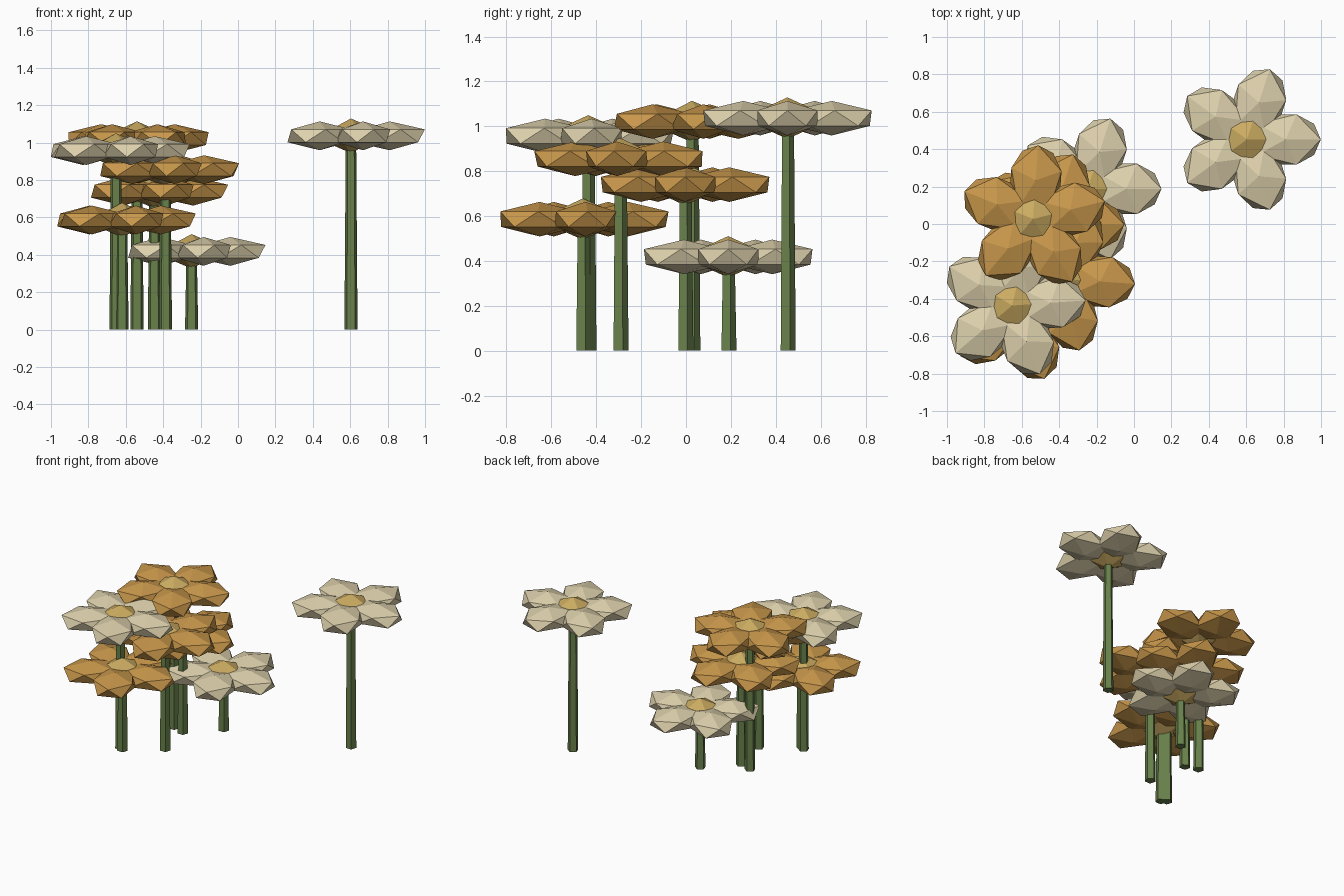
import bpy, bmesh
from math import radians, pi
from mathutils import Matrix, Vector

if "Cube" in bpy.data.objects:
    bpy.data.objects.remove(bpy.data.objects["Cube"])


def material(name, rgb):
    m = bpy.data.materials.new(name)
    m.diffuse_color = (*rgb, 1)
    m.use_nodes = True
    m.node_tree.nodes["Principled BSDF"].inputs["Base Color"].default_value = m.diffuse_color
    return m


CREAM = material("cream", (0.72, 0.63, 0.41))
AMBER = material("amber", (0.58, 0.31, 0.07))
GOLD = material("gold", (0.60, 0.41, 0.12))
GREEN = material("green", (0.14, 0.22, 0.07))


def finish(name, bm, mat):
    mesh = bpy.data.meshes.new(name)
    bm.to_mesh(mesh)
    bm.free()
    mesh.materials.append(mat)
    obj = bpy.data.objects.new(name, mesh)
    bpy.context.collection.objects.link(obj)


def blob(bm, matrix, size):
    # flattened 20-sided ball
    bmesh.ops.create_icosphere(bm, subdivisions=1, radius=1,
                               matrix=matrix @ Matrix.Diagonal((*size, 1)))


def flower(i, x, y, z, turn, mat):
    head = Matrix.Translation((x, y, z)) @ Matrix.Rotation(radians(turn), 4, 'Z')

    # five petals around the centre
    bm = bmesh.new()
    for k in range(5):
        spin = Matrix.Rotation(k * 2 * pi / 5, 4, 'Z')
        blob(bm, head @ spin @ Matrix.Translation((0.207, 0, 0)), (0.21, 0.158, 0.077))
    finish(f"petals_{i}", bm, mat)

    # pointed flower centre
    bm = bmesh.new()
    blob(bm, head, (0.132, 0.132, 0.0925))
    finish(f"flower_centre_{i}", bm, GOLD)

    # tapered five-sided stem
    bm = bmesh.new()
    bmesh.ops.create_cone(bm, cap_ends=True, segments=5, radius1=0.037, radius2=0.029,
                          depth=z, matrix=Matrix.Translation((x, y, z / 2)))
    finish(f"stem_{i}", bm, GREEN)


# x, y, head height, turn, petal colour
flowers = [
    (0.604, 0.452, 1.036, 0, CREAM),
    (-0.652, -0.436, 0.957, 4, CREAM),
    (-0.248, 0.188, 0.418, 0, CREAM),
    (-0.540, 0.027, 1.021, 14, AMBER),
    (-0.388, -0.293, 0.855, -4, AMBER),
    (-0.447, -0.004, 0.740, 0, AMBER),
    (-0.620, -0.459, 0.586, 3, AMBER),
]
for i, f in enumerate(flowers, 1):
    flower(i, *f)
